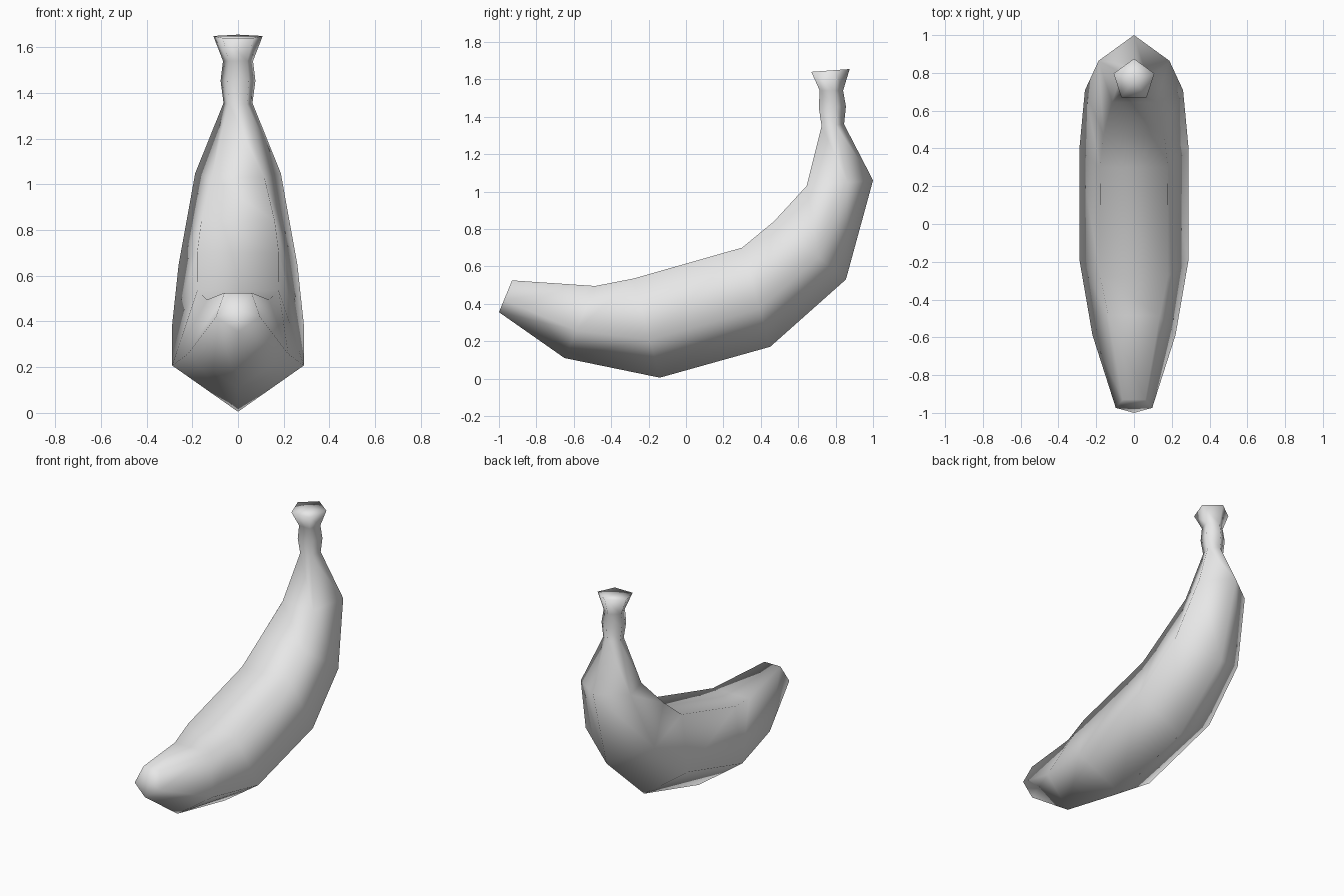
import bpy
import bmesh
import math
from mathutils import Vector

cube = bpy.data.objects.get("Cube")
if cube:
    bpy.data.objects.remove(cube, do_unlink=True)

SIDES = 5

# Each ring: (y, z) of its ridge on the outer curve, (y, z) of its flat inner edge
RINGS = [
    ((-1.00, 0.355), (-0.93, 0.525)),
    ((-0.65, 0.11), (-0.485, 0.495)),
    ((-0.14, 0.005), (-0.28, 0.535)),
    ((0.45, 0.17), (0.30, 0.70)),
    ((0.855, 0.53), (0.47, 0.84)),
    ((1.00, 1.06), (0.645, 1.03)),
    ((0.845, 1.36), (0.725, 1.35)),
    ((0.855, 1.455), (0.71, 1.45)),
    ((0.84, 1.54), (0.715, 1.54)),
    ((0.875, 1.655), (0.67, 1.64)),
]


def pentagon(bm, outer, inner):
    """Regular pentagon with its point at outer and opposite edge through inner."""
    top, low = Vector((0, *outer)), Vector((0, *inner))
    radius = (top - low).length / (1 + math.cos(math.pi / SIDES))
    axis = (top - low).normalized()
    centre = top - axis * radius
    side = Vector((1, 0, 0))
    angles = [math.tau * i / SIDES for i in range(SIDES)]
    verts = [bm.verts.new(centre + radius * (axis * math.cos(a) + side * math.sin(a)))
             for a in angles]
    return verts, centre


# Peel material
peel = bpy.data.materials.new("plain_grey")
peel.use_nodes = True
grey = (0.8, 0.8, 0.8, 1)
peel.diffuse_color = grey
peel.node_tree.nodes["Principled BSDF"].inputs["Base Color"].default_value = grey

# Curved body, stem and flared stem end as one loft
bm = bmesh.new()
sections = [pentagon(bm, *ring) for ring in RINGS]
for (a, _), (b, _) in zip(sections, sections[1:]):
    for i in range(SIDES):
        j = (i + 1) % SIDES
        bm.faces.new((a[i], a[j], b[j], b[i]))

# Fan caps on the tip and stem end
for loop, centre in (sections[0], sections[-1]):
    hub = bm.verts.new(centre)
    for i in range(SIDES):
        bm.faces.new((loop[i], loop[(i + 1) % SIDES], hub))

bmesh.ops.recalc_face_normals(bm, faces=bm.faces)
for face in bm.faces:
    face.smooth = True
mesh = bpy.data.meshes.new("banana")
bm.to_mesh(mesh)
bm.free()
mesh.materials.append(peel)
banana = bpy.data.objects.new("banana", mesh)
bpy.context.collection.objects.link(banana)
